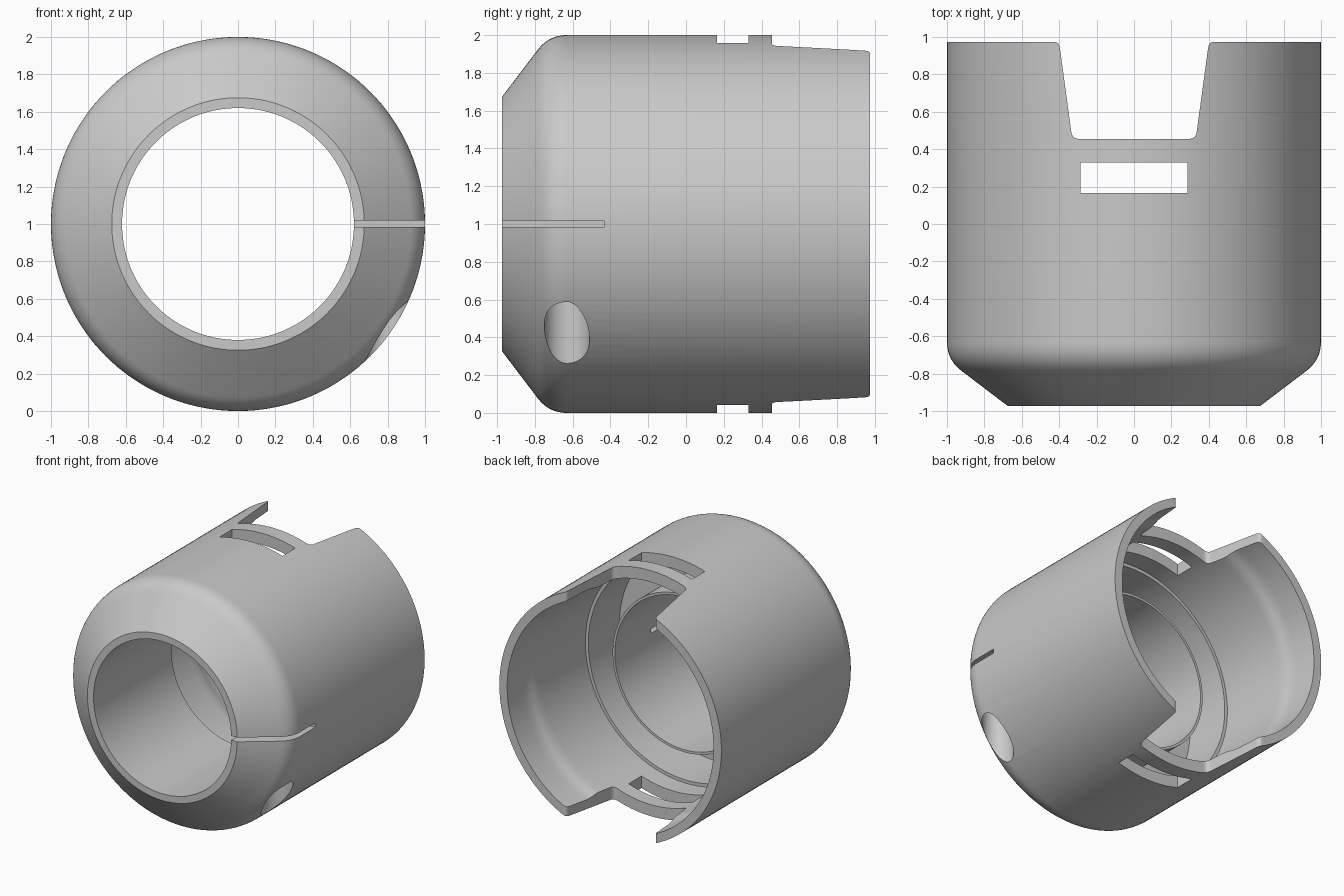
import bpy, bmesh, math
from mathutils import Matrix, Vector

if "Cube" in bpy.data.objects:
    bpy.data.objects.remove(bpy.data.objects["Cube"], do_unlink=True)

grey = bpy.data.materials.new("satin grey")
grey.use_nodes = True
colour = (0.59, 0.59, 0.59, 1)
grey.diffuse_color = colour
grey.node_tree.nodes["Principled BSDF"].inputs["Base Color"].default_value = colour


def make_object(name, bm):
    bmesh.ops.recalc_face_normals(bm, faces=bm.faces)
    mesh = bpy.data.meshes.new(name)
    bm.to_mesh(mesh)
    bm.free()
    mesh.materials.append(grey)
    ob = bpy.data.objects.new(name, mesh)
    bpy.context.scene.collection.objects.link(ob)
    return ob


def curve_corner(a, corner, b, steps):
    """Rounded corner from a to b."""
    a, corner, b = Vector(a), Vector(corner), Vector(b)
    ts = [i / steps for i in range(steps + 1)]
    return [tuple(a * (1 - t) ** 2 + corner * 2 * t * (1 - t) + b * t * t) for t in ts]


def revolve(name, profile, segments):
    """Closed (radius, y) profile turned around the y axis at z = 1."""
    bm = bmesh.new()
    rings = []
    for k in range(segments):
        a = 2 * math.pi * k / segments
        rings.append([bm.verts.new((r * math.cos(a), y, 1 + r * math.sin(a)))
                      for r, y in profile])
    n = len(profile)
    for k in range(segments):
        p, q = rings[k], rings[(k + 1) % segments]
        for i in range(n):
            j = (i + 1) % n
            bm.faces.new((p[i], p[j], q[j], q[i]))
    return make_object(name, bm)


def box(name, low, high):
    bm = bmesh.new()
    low, high = Vector(low), Vector(high)
    size = Matrix.Diagonal((*(high - low), 1))
    bmesh.ops.create_cube(bm, size=1, matrix=Matrix.Translation((low + high) / 2) @ size)
    return make_object(name, bm)


def prism(name, outline, z0, z1):
    bm = bmesh.new()
    face = bm.faces.new([bm.verts.new((x, y, z0)) for x, y in outline])
    top = bmesh.ops.extrude_face_region(bm, geom=[face])["geom"]
    bmesh.ops.translate(bm, vec=(0, 0, z1 - z0),
                        verts=[v for v in top if isinstance(v, bmesh.types.BMVert)])
    return make_object(name, bm)


# Sleeve body: coned and rounded nose, outer shell that thickens inwards,
# and a thin inner tube separated from the shell by a deep ring channel
nose = curve_corner((0.925, -0.783), (1, -0.725), (1, -0.63), 10)
swell = curve_corner((0.93, 0.78), (0.93, 0.72), (0.918, 0.68), 4)
swell += curve_corner((0.918, 0.68), (0.906, 0.64), (0.906, 0.58), 4)[1:]
ledge = [(0.906, 0), (0.88, 0)]
channel = [(0.88, -0.4), (0.64, -0.4)]
tube_end = [(0.64, 0.03), (0.62, 0.03)]
profile = ([(0.62, -0.973), (0.675, -0.973)] + nose + [(1, 0.973), (0.93, 0.973)]
           + swell + ledge + channel + tube_end)
body = revolve("sleeve_body", profile, 144)

# Rear notch outline with rounded corners, mirrored left to right
half = curve_corner((0.295, 0.455), (0.33, 0.455), (0.335, 0.49), 5)
half += curve_corner((0.396, 0.94), (0.4, 0.973), (0.425, 0.973), 5) + [(0.425, 1.1)]
outline = half + [(-x, y) for x, y in reversed(half)]

# Screw hole runs upwards into the wall beside the slit
hole = [(0.793 + 0.118 * math.cos(a), -0.63 + 0.12 * math.sin(a))
        for a in (2 * math.pi * i / 48 for i in range(48))]

cutters = [
    prism("notch_cutter", outline, -0.2, 2.2),
    box("window_cutter", (-0.285, 0.165, -0.2), (0.285, 0.33, 2.2)),
    box("slit_cutter", (0.5, -1.1, 0.983), (1.1, -0.434, 1.018)),
    prism("screw_hole_cutter", hole, -0.2, 0.75),
]
for cutter in cutters:
    cutter.hide_render = True
    mod = body.modifiers.new(cutter.name, "BOOLEAN")
    mod.operation = "DIFFERENCE"
    mod.solver = "EXACT"
    mod.object = cutter

# Bake the cuts, then drop the cutters
bpy.context.view_layer.update()
graph = bpy.context.evaluated_depsgraph_get()
cut_mesh = bpy.data.meshes.new_from_object(body.evaluated_get(graph))
body.modifiers.clear()
body.data = cut_mesh
for cutter in cutters:
    bpy.data.objects.remove(cutter, do_unlink=True)

bpy.ops.object.select_all(action="DESELECT")
body.select_set(True)
bpy.context.view_layer.objects.active = body
bpy.ops.object.shade_smooth_by_angle(angle=math.radians(25))
